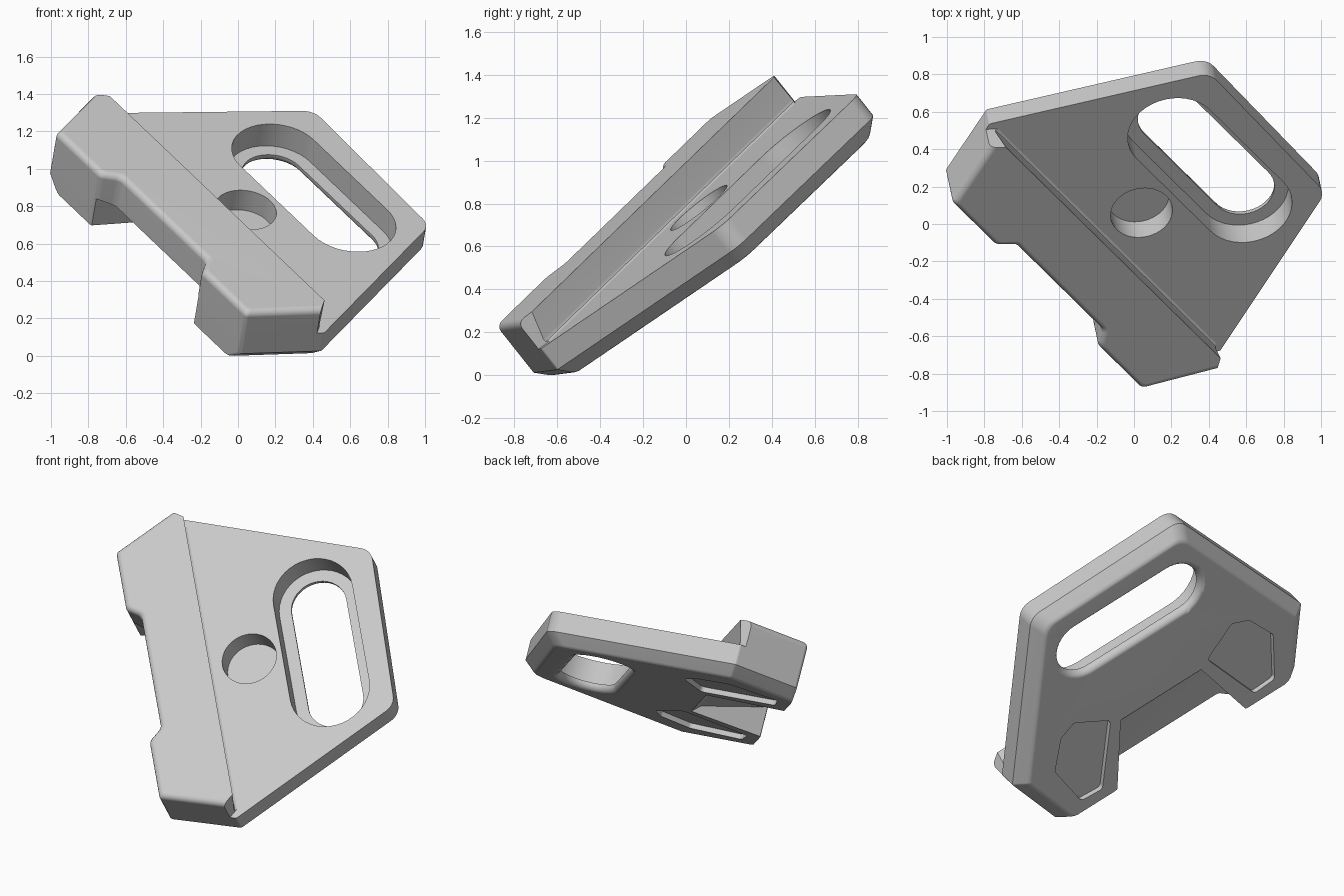
import bpy, bmesh, math
from mathutils import Vector, Matrix

cube = bpy.data.objects.get("Cube")
if cube:
    bpy.data.objects.remove(cube)

# Tilted frame of the plate: u along the rail, v across it, w out of the face
w_axis = Vector((0.133, -0.616, 0.776)).normalized()
u_axis = Vector((0.59, -0.58, -0.561))
u_axis = (u_axis - w_axis * u_axis.dot(w_axis)).normalized()
v_axis = w_axis.cross(u_axis)
frame = Matrix((u_axis, v_axis, w_axis)).transposed().to_4x4()
frame.translation = (0.04, 0.06, 0.78)

grey = bpy.data.materials.new("plain grey")
grey.use_nodes = True
grey.diffuse_color = (0.58, 0.58, 0.58, 1)
grey.node_tree.nodes["Principled BSDF"].inputs["Base Color"].default_value = (0.58, 0.58, 0.58, 1)


def finish(name, bm):
    bmesh.ops.recalc_face_normals(bm, faces=bm.faces)
    bm.transform(frame)
    mesh = bpy.data.meshes.new(name)
    bm.to_mesh(mesh)
    bm.free()
    mesh.materials.append(grey)
    obj = bpy.data.objects.new(name, mesh)
    bpy.context.scene.collection.objects.link(obj)
    return obj


def loft(name, levels):
    """levels: list of (height, ring of 2D points), all rings the same length"""
    bm = bmesh.new()
    rings = [[bm.verts.new((p[0], p[1], h)) for p in ring] for h, ring in levels]
    n = len(rings[0])
    for a, b in zip(rings, rings[1:]):
        for i in range(n):
            j = (i + 1) % n
            bm.faces.new((a[i], a[j], b[j], b[i]))
    bm.faces.new(rings[0])
    bm.faces.new(rings[-1])
    return finish(name, bm)


def hull(name, points):
    bm = bmesh.new()
    for p in points:
        bm.verts.new(p)
    bmesh.ops.convex_hull(bm, input=bm.verts)
    return finish(name, bm)


def inset(corners, amounts):
    """Move every edge of a counter-clockwise outline inward by its amount"""
    n = len(corners)
    lines = []
    for i in range(n):
        a, b = Vector(corners[i]), Vector(corners[(i + 1) % n])
        d = (b - a).normalized()
        lines.append((a + Vector((-d.y, d.x)) * amounts[i], d))
    out = []
    for i in range(n):
        (p, d), (q, e) = lines[i - 1], lines[i]
        t = (q - p).cross(e) / d.cross(e)
        out.append(p + d * t)
    return out


def fillet(corners, radii, steps=6):
    out = []
    n = len(corners)
    for i, r in enumerate(radii):
        c = Vector(corners[i])
        a = (Vector(corners[i - 1]) - c).normalized()
        b = (Vector(corners[(i + 1) % n]) - c).normalized()
        half = a.angle(b) / 2
        centre = c + (a + b).normalized() * (r / math.sin(half))
        start = c + a * (r / math.tan(half)) - centre
        end = c + b * (r / math.tan(half)) - centre
        sweep = start.angle_signed(end)
        for k in range(steps + 1):
            ang = -sweep * k / steps
            out.append(centre + Matrix.Rotation(ang, 2) @ start)
    return out


def slot_ring(r, half=0.333, u=0.018, v=0.446, steps=20):
    ring = []
    for side in (1, -1):
        for k in range(steps + 1):
            a = -math.pi / 2 + math.pi * k / steps
            ring.append((u + side * (half + r * math.cos(a)), v + side * r * math.sin(a)))
    return ring


def circle_ring(r, steps=48):
    return [(r * math.cos(math.tau * k / steps), r * math.sin(math.tau * k / steps))
            for k in range(steps)]


# Body outline, counter-clockwise; only the two far corners differ
side = [(0.39, -0.577), (0.46, -0.66), (0.86, -0.66), (1.045, -0.245)]
outline = side + [(0.565, 0.817), (-0.515, 0.84)] + [(-u, v) for u, v in reversed(side)]
radii = [0.05, 0.05, 0.03, 0.02, 0.1]
radii += radii[::-1]
outer = [0, 0, 1, 1, 1, 1, 1, 0, 0, 0]      # edges that carry the lower chamfer


def body_ring(amounts):
    return fillet(inset(outline, amounts), radii)


levels = [(h, body_ring([d * k for k in outer])) for h, d in
          ((-0.2, 0.085), (-0.195, 0.07), (-0.185, 0.057), (-0.125, 0))]
for k in range(5):                            # rounded upper edge of the rail
    a = math.pi / 2 * k / 4
    levels.append((0.125 + 0.035 * math.sin(a),
                   body_ring([0.035 * (1 - math.cos(a))] * 10)))
body = loft("mounting_plate", levels)

# Cutter that lowers the plate face behind the rail
cutters = []
step = [(-0.232, 0), (-0.244, 0.008), (-0.246, 0.022), (-0.208, 0.2), (2, 0.2), (2, 0)]
bm = bmesh.new()
ends = [[bm.verts.new((u, v, w)) for v, w in step] for u in (-1.5, 1.5)]
for i in range(len(step)):
    j = (i + 1) % len(step)
    bm.faces.new((ends[0][i], ends[0][j], ends[1][j], ends[1][i]))
for e in ends:
    bm.faces.new(e)
cutters.append(finish("face_cutter", bm))

# Small corner cuts at both rail ends
for name, s in (("left", 1), ("right", -1)):
    cutters.append(hull(name + "_rail_end_cutter", [
        (s * u, v, w) for w in (0, 0.3)
        for u, v in ((1.035, -0.29), (0.95, -0.19), (1.2, -0.19), (1.2, -0.29))]))

# Hollow under the middle of the rail
cutters.append(hull("undercut_cutter", [
    (s * u, v, w) for s in (1, -1)
    for u, v, top in ((0.29, -0.2, -0.2), (0.31, -0.25, -0.15), (0.48, -0.7, 0.0))
    for w in (-0.35, top)]))

# Stepped slot and round blind hole
cutters.append(loft("slot_recess_cutter", [(0.1, slot_ring(0.245)), (-0.15, slot_ring(0.245))]))
cutters.append(loft("slot_cutter", [(0.05, slot_ring(0.17)), (-0.165, slot_ring(0.17)),
                                    (-0.18, slot_ring(0.175)), (-0.193, slot_ring(0.187)),
                                    (-0.2, slot_ring(0.204)), (-0.3, slot_ring(0.204))]))
cutters.append(loft("round_hole_cutter", [(0.1, circle_ring(0.167)), (-0.135, circle_ring(0.167))]))

# Shallow pad pockets underneath
pad = [(0.35, -0.16), (0.55, -0.59), (0.70, -0.58), (0.79, -0.27), (0.68, -0.07), (0.57, -0.02)]
for name, s in (("left", 1), ("right", -1)):
    pts = [(s * u, v) for u, v in pad][::s]
    ring = fillet(pts, [0.03] * 6)
    cutters.append(loft(name + "_pad_cutter", [(-0.3, ring), (-0.168, ring)]))

bpy.context.view_layer.objects.active = body
for c in cutters:
    c.hide_render = True
    mod = body.modifiers.new(c.name, 'BOOLEAN')
    mod.operation = 'DIFFERENCE'
    mod.solver = 'EXACT'
    mod.object = c
    bpy.ops.object.modifier_apply(modifier=mod.name)
for c in cutters:
    bpy.data.objects.remove(c)

# Smooth shading with sharp edges, large flat faces kept even
for o in bpy.context.selected_objects:
    o.select_set(False)
body.select_set(True)
bpy.ops.object.shade_smooth_by_angle(angle=math.radians(30))
weighted = body.modifiers.new("even_shading", 'WEIGHTED_NORMAL')
weighted.keep_sharp = True
